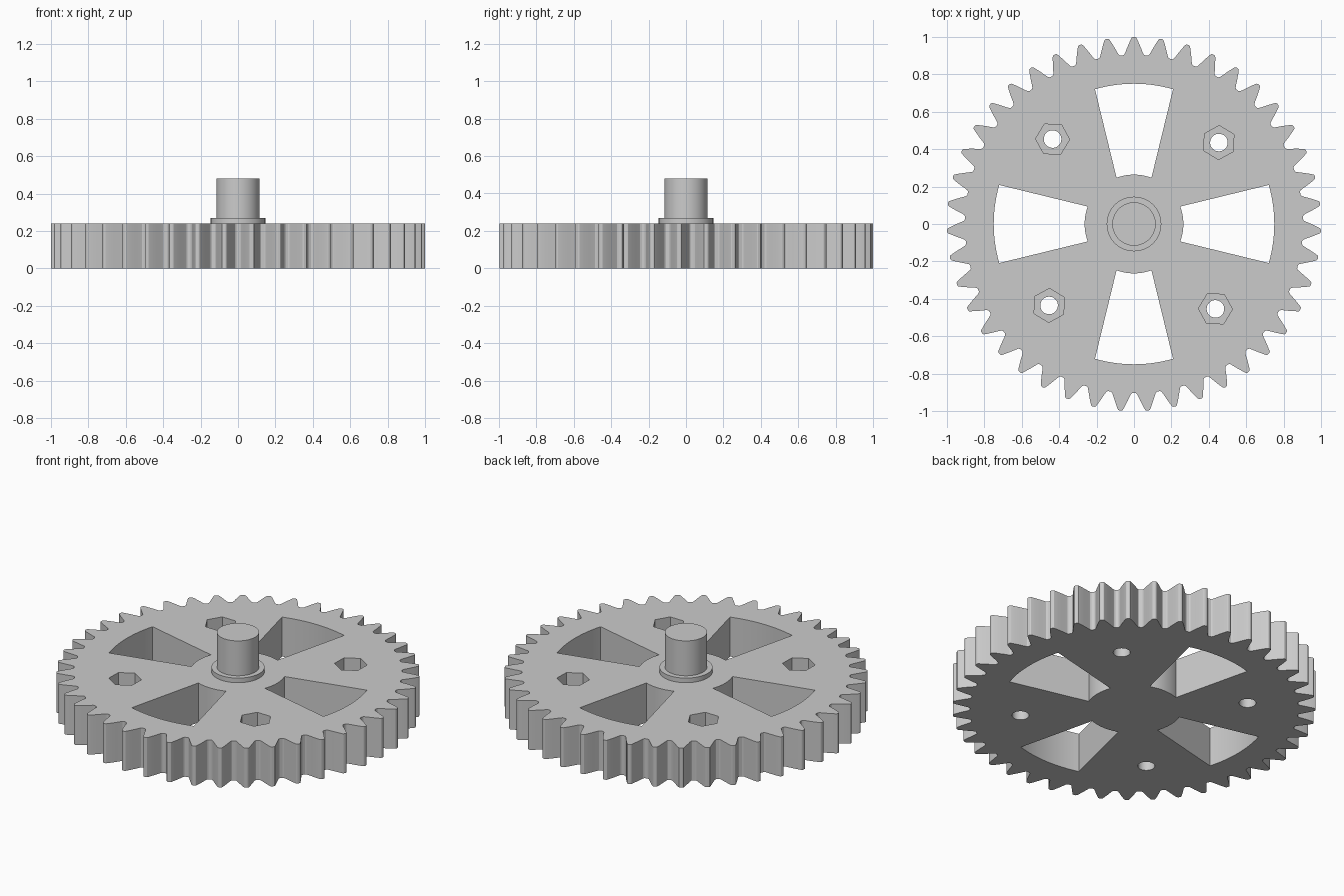
import bpy, bmesh
from math import sin, cos, pi, radians, sqrt, asin

default = bpy.data.objects.get("Cube")
if default:
    bpy.data.objects.remove(default, do_unlink=True)

TEETH = 43
THICK = 0.24
HOLE_DIST = 0.629      # bolt circle radius
HOLE_TURN = radians(43.8)

grey = bpy.data.materials.new("plain grey")
grey.use_nodes = True
grey.diffuse_color = (0.6, 0.6, 0.6, 1)
grey.node_tree.nodes["Principled BSDF"].inputs["Base Color"].default_value = (0.6, 0.6, 0.6, 1)


def polar(r, a):
    return (r * cos(a), r * sin(a))


def add_prism(bm, outline, z0, z1):
    """Extrude a counter-clockwise outline from z0 to z1."""
    low = [bm.verts.new((x, y, z0)) for x, y in outline]
    high = [bm.verts.new((x, y, z1)) for x, y in outline]
    bm.faces.new(low[::-1])
    bm.faces.new(high)
    n = len(outline)
    for i in range(n):
        j = (i + 1) % n
        bm.faces.new((low[i], low[j], high[j], high[i]))


def make_object(name, bm):
    mesh = bpy.data.meshes.new(name)
    bm.normal_update()
    bm.to_mesh(mesh)
    bm.free()
    obj = bpy.data.objects.new(name, mesh)
    bpy.context.scene.collection.objects.link(obj)
    mesh.materials.append(grey)
    return obj


def activate(obj):
    bpy.ops.object.select_all(action='DESELECT')
    obj.select_set(True)
    bpy.context.view_layer.objects.active = obj


def circle(cx, cy, r, n, turn=0.0):
    return [(cx + r * cos(turn + 2 * pi * i / n), cy + r * sin(turn + 2 * pi * i / n))
            for i in range(n)]


# Toothed wheel: (radius, half width) along one flank, mirrored for the other
flank = [(0.904, 0.058), (0.909, 0.051), (0.922, 0.045), (0.945, 0.036),
         (0.968, 0.026), (0.988, 0.017), (0.997, 0.012), (1.0, 0.006)]
outline = []
for t in range(TEETH):
    mid = pi / 2 + 2 * pi * t / TEETH
    outline += [polar(r, mid - w / r) for r, w in flank]
    outline += [polar(r, mid + w / r) for r, w in reversed(flank)]
bm = bmesh.new()
add_prism(bm, outline, 0, THICK)
wheel = make_object("toothed_wheel", bm)


# Four windows with straight sides and arcs at the rim and hub
def window_outline(turn, r_in=0.264, r_out=0.75, offset=0.033, lean=radians(13.7)):
    def half_angle(r):
        return lean + asin(offset * cos(lean) / r)
    steps = 16
    points = []
    for r, way in ((r_out, 1), (r_in, -1)):
        h = half_angle(r)
        points += [polar(r, turn + way * h * (2 * i / steps - 1)) for i in range(steps + 1)]
    return points


windows, bores, pockets = bmesh.new(), bmesh.new(), bmesh.new()
for k in range(4):
    turn = k * pi / 2
    add_prism(windows, window_outline(turn), -0.1, THICK + 0.1)
    # Bolt bores with hexagonal nut pockets above
    x, y = polar(HOLE_DIST, HOLE_TURN + turn)
    add_prism(bores, circle(x, y, 0.047, 32), -0.1, THICK + 0.1)
    add_prism(pockets, circle(x, y, 0.091, 6, radians(88.8) + turn), 0.12, THICK + 0.1)

for name, cut in (("window_cutter", windows), ("bore_cutter", bores), ("pocket_cutter", pockets)):
    cutter = make_object(name, cut)
    cutter.hide_render = True
    mod = wheel.modifiers.new(name, 'BOOLEAN')
    mod.operation = 'DIFFERENCE'
    mod.solver = 'EXACT'
    mod.object = cutter
    activate(wheel)
    bpy.ops.object.modifier_apply(modifier=mod.name)
    bpy.data.objects.remove(cutter, do_unlink=True)

# Collar and shaft on the hub
bm = bmesh.new()
add_prism(bm, circle(0, 0, 0.146, 64), THICK - 0.02, 0.268)
collar = make_object("hub_collar", bm)
bm = bmesh.new()
add_prism(bm, circle(0, 0, 0.116, 64), THICK, 0.48)
shaft = make_object("hub_shaft", bm)

for obj in (wheel, collar, shaft):
    activate(obj)
    bpy.ops.object.shade_smooth_by_angle(angle=radians(25))
